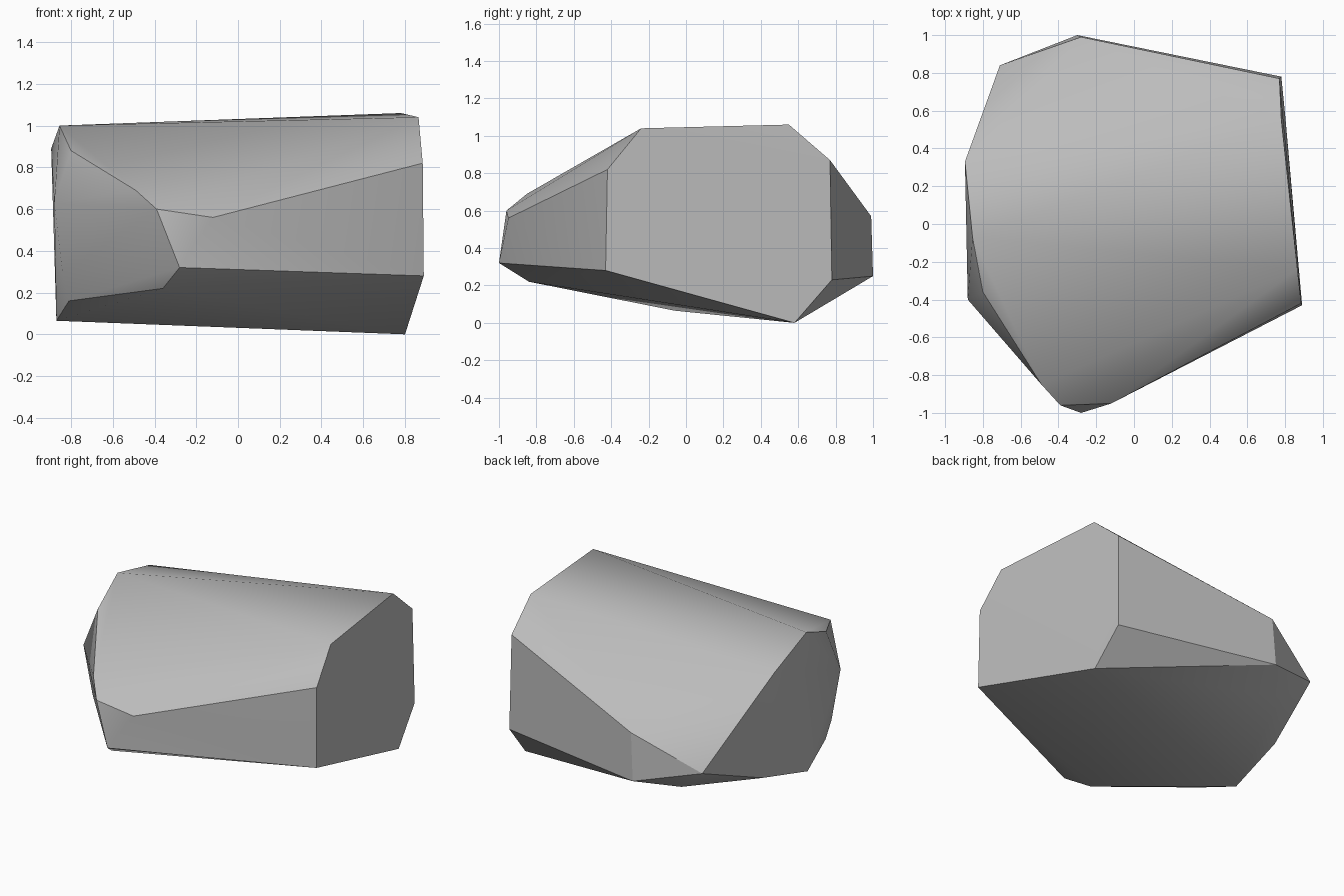
import bpy
import bmesh
import math

# Remove the default cube only
default_cube = bpy.data.objects.get("Cube")
if default_cube:
    bpy.data.objects.remove(default_cube, do_unlink=True)


def make_material(name, colour):
    """Plain flat material, shown alike in viewport and render."""
    material = bpy.data.materials.new(name)
    material.use_nodes = True
    material.diffuse_color = colour
    shader = next(n for n in material.node_tree.nodes if n.type == 'BSDF_PRINCIPLED')
    shader.inputs["Base Color"].default_value = colour
    return material


def hull_object(name, corners, material):
    """Wrap the corner points in a convex skin and make an object of it."""
    bm = bmesh.new()
    for corner in corners:
        bm.verts.new(corner)
    result = bmesh.ops.convex_hull(bm, input=bm.verts)
    unused = {g for g in result["geom_interior"] + result["geom_unused"]
              if isinstance(g, bmesh.types.BMVert)}
    bmesh.ops.delete(bm, geom=list(unused), context='VERTS')
    # Merge the nearly flat triangles into broad cleaved faces
    bmesh.ops.dissolve_limit(bm, angle_limit=math.radians(1),
                             verts=bm.verts, edges=bm.edges)
    bmesh.ops.recalc_face_normals(bm, faces=bm.faces)
    mesh = bpy.data.meshes.new(name)
    bm.to_mesh(mesh)
    bm.free()
    mesh.materials.append(material)
    obj = bpy.data.objects.new(name, mesh)
    bpy.context.collection.objects.link(obj)
    return obj


# Broad cleaved face on the +x side
flat_side = [
    (.89, -.43, .28), (.885, -.42, .82), (.865, -.24, 1.04), (.78, .55, 1.06),
    (.77, .77, .87), (.78, .78, .23), (.8, .58, 0),
]
# Blunt nose at the front
front_nose = [
    (-.28, -1, .32), (-.12, -.95, .56), (-.39, -.96, .6),
    (-.49, -.85, .69), (-.36, -.84, .22),
]
# Rounded rim of the -x side
rounded_side = [
    (-.8, -.36, .88), (-.855, -.07, 1), (-.895, .33, .89), (-.88, -.4, .63),
    (-.84, -.36, .29), (-.81, -.34, .16), (-.87, -.06, .065), (-.83, .36, .17),
]
# Back ridge and its lower corner
back_ridge = [
    (-.28, .99, .57), (-.3, 1, .25), (-.71, .84, .35), (-.52, .79, .19),
]

stone_grey = make_material("stone grey", (.5, .5, .5, 1))
boulder = hull_object("boulder", flat_side + front_nose + rounded_side + back_ridge,
                      stone_grey)

# Soft shading across shallow creases, crisp main edges
for other in bpy.context.selected_objects:
    other.select_set(False)
boulder.select_set(True)
bpy.context.view_layer.objects.active = boulder
bpy.ops.object.shade_smooth_by_angle(angle=math.radians(30))
